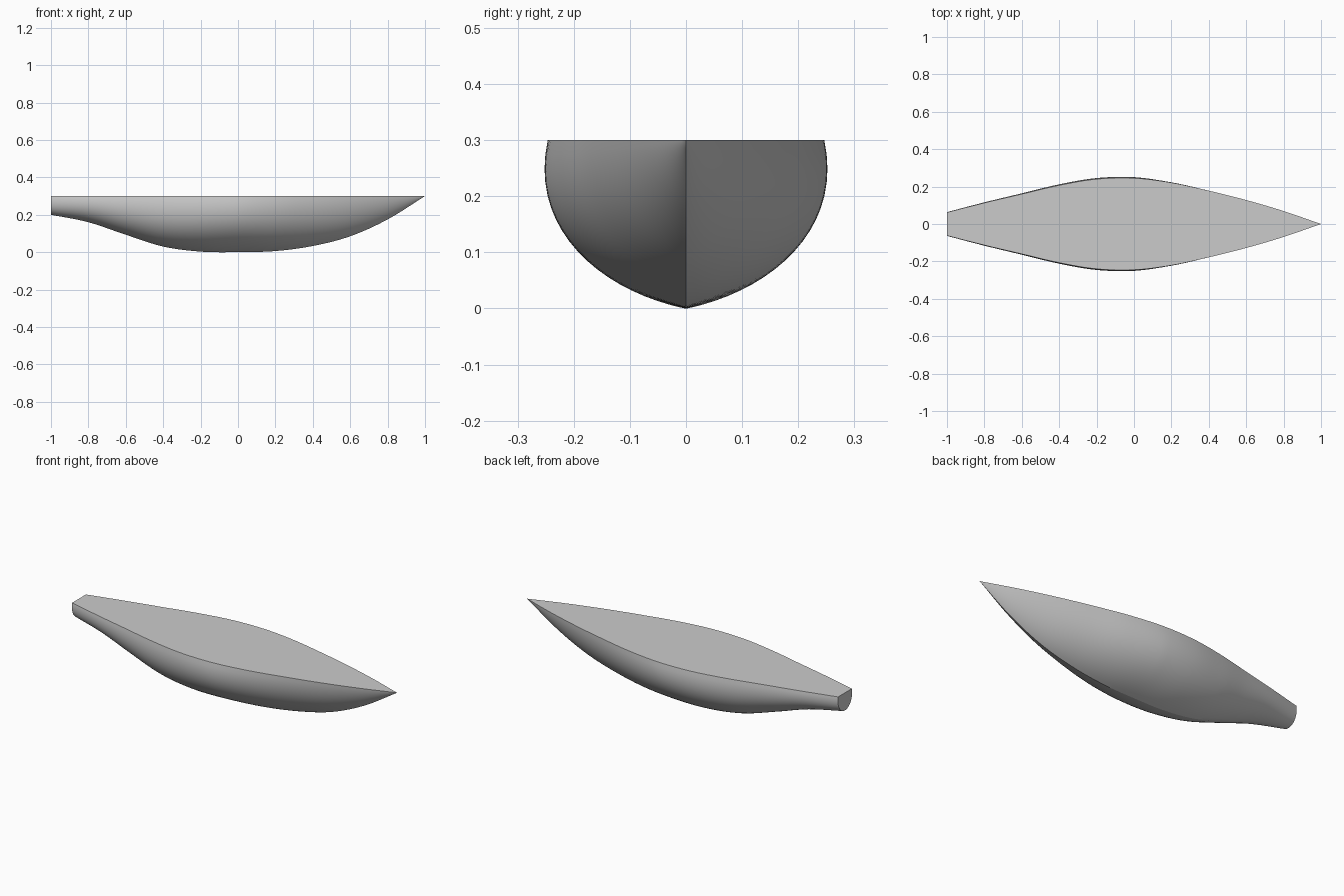
import bpy, bmesh, math

cube = bpy.data.objects.get("Cube")
if cube:
    bpy.data.objects.remove(cube, do_unlink=True)

DECK_Z = 0.3
# Evenly spaced stations from stern (-x) to bow (+x)
KEEL = [0.2, 0.16, 0.093, 0.03, 0.003, 0.0, 0.006, 0.033, 0.085, 0.175, 0.3]
BEAM = [0.062, 0.113, 0.16, 0.207, 0.24, 0.245, 0.221, 0.178, 0.128, 0.069, 0.0]
# Section control points as (width, height) fractions: stern, middle, bow
STERN = [(1, 1), (1.14, 0.45), (0.72, 0.02), (0, 0)]
MIDDLE = [(1, 1), (1.14, 0.47), (0.61, 0.117), (0, 0)]
BOW = [(1, 1), (0.85, 0.55), (0.42, 0.17), (0, 0)]
STATIONS, RIBS = 80, 18


def spline(values, u):
    """Smooth curve through evenly spaced values, u from 0 to 1."""
    s = u * (len(values) - 1)
    i = min(int(s), len(values) - 2)
    t = s - i
    b, c = values[i], values[i + 1]
    a = values[i - 1] if i > 0 else 2 * b - c
    d = values[i + 2] if i + 2 < len(values) else 2 * c - b
    return b + t * (c - a + t * (2*a - 5*b + 4*c - d + t * (3*(b - c) + d - a))) / 2


def section(u):
    """Points of one cross-section, from the -y deck edge to the +y one."""
    keel, beam = spline(KEEL, u), spline(BEAM, u)
    end = BOW if u > 0.5 else STERN
    mix = abs(2 * u - 1)
    ctrl = [(m[0] + (e[0] - m[0]) * mix, m[1] + (e[1] - m[1]) * mix)
            for m, e in zip(MIDDLE, end)]
    half = []
    for k in range(RIBS + 1):
        t = k / RIBS
        weights = [math.comb(3, n) * t**n * (1 - t)**(3 - n) for n in range(4)]
        y = sum(w * c[0] for w, c in zip(weights, ctrl)) * beam
        z = keel + sum(w * c[1] for w, c in zip(weights, ctrl)) * (DECK_Z - keel)
        half.append((2 * u - 1, y, z))
    return [(x, -y, z) for x, y, z in half] + half[-2::-1]


# Hull skin, deck and transom
bm = bmesh.new()
rows = [[bm.verts.new(p) for p in section(i / STATIONS)] for i in range(STATIONS + 1)]
for r, s in zip(rows, rows[1:]):
    for k in range(len(r) - 1):
        bm.faces.new((r[k], r[k + 1], s[k + 1], s[k]))
    bm.faces.new((r[-1], r[0], s[0], s[-1]))
bm.faces.new(rows[0])
bmesh.ops.remove_doubles(bm, verts=bm.verts, dist=0.0001)
bmesh.ops.recalc_face_normals(bm, faces=bm.faces)
mesh = bpy.data.meshes.new("hull")
bm.to_mesh(mesh)
bm.free()

# Plain grey paint
grey = bpy.data.materials.new("plain grey")
grey.use_nodes = True
grey.diffuse_color = (0.6, 0.6, 0.6, 1)
grey.node_tree.nodes["Principled BSDF"].inputs["Base Color"].default_value = (0.6, 0.6, 0.6, 1)
mesh.materials.append(grey)

hull = bpy.data.objects.new("hull", mesh)
bpy.context.collection.objects.link(hull)
bpy.context.view_layer.objects.active = hull
hull.select_set(True)
bpy.ops.object.shade_smooth_by_angle(angle=math.radians(20))
